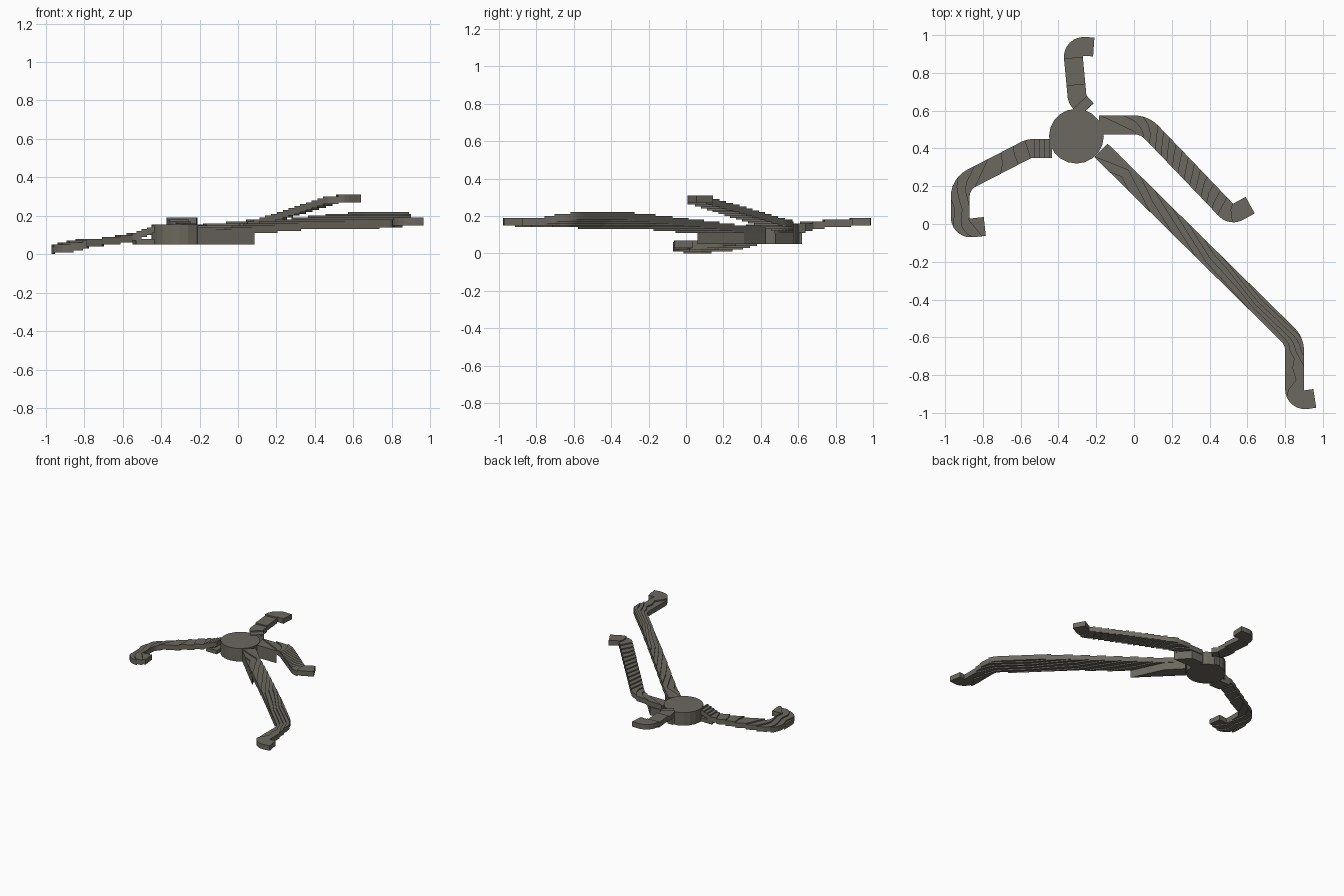
import bpy, bmesh, math
from mathutils import Vector, Matrix

if "Cube" in bpy.data.objects:
    bpy.data.objects.remove(bpy.data.objects["Cube"])

WIDTH, THICK, STEP, BASE = 0.10, 0.04, 0.01, 0.05

mat = bpy.data.materials.new("stone")
mat.diffuse_color = (0.15, 0.14, 0.115, 1)
mat.use_nodes = True
mat.node_tree.nodes["Principled BSDF"].inputs["Base Color"].default_value = mat.diffuse_color


def add_object(name, bm):
    me = bpy.data.meshes.new(name)
    bm.to_mesh(me)
    bm.free()
    ob = bpy.data.objects.new(name, me)
    bpy.context.collection.objects.link(ob)
    me.materials.append(mat)
    return ob


def prism(name, pts, z0, z1):
    bm = bmesh.new()
    n = len(pts)
    lo = [bm.verts.new((x, y, z0)) for x, y in pts]
    hi = [bm.verts.new((x, y, z1)) for x, y in pts]
    bm.faces.new(lo)
    bm.faces.new(hi)
    for i in range(n):
        bm.faces.new((lo[i], lo[(i + 1) % n], hi[(i + 1) % n], hi[i]))
    bmesh.ops.recalc_face_normals(bm, faces=bm.faces)
    return add_object(name, bm)


def rounded_path(pts):
    """Points are x, y, z, bank, corner radius; gives (xy, heading, z, bank)."""
    P = [Vector(p[:2]) for p in pts]
    H = [Vector(p[2:4]) for p in pts]
    out = [(P[0], (P[1] - P[0]).normalized(), H[0])]
    for i in range(1, len(P) - 1):
        u, v = P[i] - P[i - 1], P[i + 1] - P[i]
        lu, lv = u.length, v.length
        u, v = u / lu, v / lv
        turn = math.atan2(u.x * v.y - u.y * v.x, u.dot(v))
        r = pts[i][4]
        if r == 0:
            out.append((P[i], (u + v).normalized(), H[i]))
            continue
        d = r * math.tan(abs(turn) / 2)
        a = P[i] - u * d
        side = math.copysign(1, turn)
        c = a + Vector((-u.y, u.x)) * r * side
        ha = H[i].lerp(H[i - 1], d / lu)
        hb = H[i].lerp(H[i + 1], d / lv)
        n = 6
        for k in range(n + 1):
            rot = Matrix.Rotation(turn * k / n, 2)
            out.append((c + rot @ (a - c), rot @ u, ha.lerp(hb, k / n)))
    out.append((P[-1], (P[-1] - P[-2]).normalized(), H[-1]))
    return out


def ribbon(pts):
    bm = bmesh.new()
    prev = None
    for p, t, h in rounded_path(pts):
        nrm = Vector((-t.y, t.x)) * WIDTH / 2
        l, r = p + nrm, p - nrm
        cur = (bm.verts.new((l.x, l.y, h.x + h.y / 2)),
               bm.verts.new((r.x, r.y, h.x - h.y / 2)))
        if prev:
            bm.faces.new((prev[0], prev[1], cur[1], cur[0]))
        prev = cur
    bmesh.ops.triangulate(bm, faces=bm.faces)
    return bm


def terraced_arm(name, pts):
    """Slice the banked ribbon at height levels into flat stacked plates."""
    src = ribbon(pts)
    out = bmesh.new()
    zs = [v.co.z for v in src.verts]
    for i in range(int(min(zs) / STEP) - 1, int(max(zs) / STEP) + 3):
        bm = src.copy()
        for z, sign in ((i * STEP - 0.0047, -1), (i * STEP + 0.0053, 1)):
            bmesh.ops.bisect_plane(bm, geom=bm.verts[:] + bm.edges[:] + bm.faces[:],
                                   plane_co=(0, 0, z), plane_no=(0, 0, sign),
                                   clear_outer=True)
        new = {v: out.verts.new((v.co.x, v.co.y, i * STEP)) for v in bm.verts}
        for f in bm.faces:
            out.faces.new([new[v] for v in f.verts])
        bm.free()
    src.free()
    bmesh.ops.dissolve_degenerate(out, dist=1e-5, edges=out.edges)
    ob = add_object(name, out)
    mod = ob.modifiers.new("thickness", 'SOLIDIFY')
    mod.thickness, mod.offset = THICK, -1


# Round hub
hub = (-0.305, 0.465)
prism("hub", [(hub[0] + 0.145 * math.cos(math.tau * k / 20),
               hub[1] + 0.145 * math.sin(math.tau * k / 20)) for k in range(20)], BASE, 0.155)

# Four hooked arms
terraced_arm("back_arm", [
    (-0.25, 0.605, 0.155, 0, 0), (-0.30, 0.66, 0.17, 0, 0.055),
    (-0.327, 0.945, 0.19, 0, 0.055), (-0.213, 0.937, 0.19, 0, 0)])
terraced_arm("right_arm", [
    (-0.185, 0.525, 0.15, 0.01, 0), (0.055, 0.525, 0.165, 0.02, 0.13),
    (0.30, 0.27, 0.243, 0.015, 0), (0.515, 0.045, 0.31, 0.005, 0.055),
    (0.615, 0.10, 0.315, 0, 0)])
terraced_arm("long_arm", [
    (-0.175, 0.39, 0.15, 0.01, 0), (-0.05, 0.267, 0.14, 0.02, 0),
    (0.10, 0.119, 0.156, 0.025, 0), (0.40, -0.177, 0.186, 0.035, 0),
    (0.65, -0.423, 0.20, 0.05, 0), (0.85, -0.62, 0.198, 0.045, 0.12),
    (0.85, -0.76, 0.187, 0.015, 0), (0.85, -0.94, 0.187, 0, 0.055),
    (0.957, -0.923, 0.19, 0, 0)])
terraced_arm("left_arm", [
    (-0.435, 0.40, 0.15, 0, 0), (-0.555, 0.40, 0.105, 0, 0.1),
    (-0.70, 0.325, 0.085, 0.005, 0), (-0.92, 0.212, 0.062, 0.02, 0.11),
    (-0.92, 0.08, 0.053, 0.025, 0), (-0.92, -0.027, 0.055, 0.025, 0.055),
    (-0.79, -0.013, 0.07, 0, 0)])

# Solid footings under the arm roots
prism("long_arm_footing", [(-0.21, 0.355), (0.085, 0.062), (-0.03, 0.31), (-0.14, 0.425)], BASE, 0.11)
prism("right_arm_footing", [(-0.185, 0.475), (0.01, 0.475), (-0.08, 0.575), (-0.185, 0.575)], BASE, 0.115)
prism("left_arm_footing", [(-0.435, 0.35), (-0.435, 0.45), (-0.55, 0.45), (-0.53, 0.35)], BASE, 0.08)
prism("back_arm_footing", [(-0.335, 0.59), (-0.27, 0.59), (-0.27, 0.62), (-0.31, 0.62)], BASE, 0.13)
